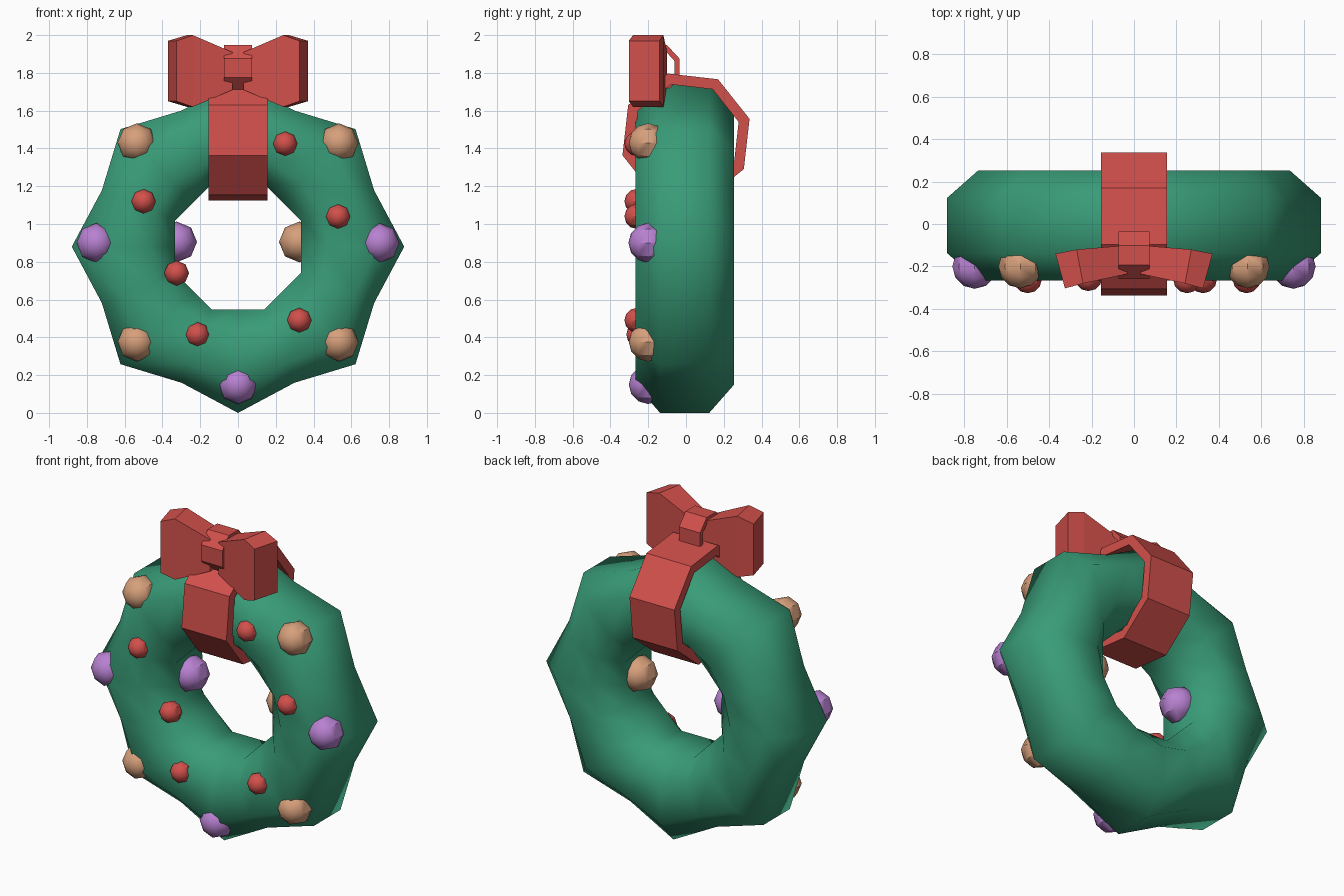
import bpy, bmesh, math
from mathutils import Vector

if "Cube" in bpy.data.objects:
    bpy.data.objects.remove(bpy.data.objects["Cube"])


def mat(name, rgb):
    m = bpy.data.materials.new(name)
    m.diffuse_color = (*rgb, 1)
    m.use_nodes = True
    m.node_tree.nodes["Principled BSDF"].inputs["Base Color"].default_value = m.diffuse_color
    return m


GREEN = mat("pine green", (0.040, 0.33, 0.185))
RED = mat("ribbon red", (0.64, 0.08, 0.07))
TAN = mat("tan", (0.68, 0.35, 0.20))
PURPLE = mat("purple", (0.48, 0.22, 0.64))


def finish(name, bm, material, angle=None):
    bmesh.ops.recalc_face_normals(bm, faces=bm.faces[:])
    me = bpy.data.meshes.new(name)
    bm.to_mesh(me)
    bm.free()
    me.materials.append(material)
    ob = bpy.data.objects.new(name, me)
    bpy.context.collection.objects.link(ob)
    if angle:
        bpy.ops.object.select_all(action='DESELECT')
        ob.select_set(True)
        bpy.context.view_layer.objects.active = ob
        bpy.ops.object.shade_smooth_by_angle(angle=math.radians(angle))
    return ob


def loft(bm, sections, closed):
    """Join equal-length closed sections with quads."""
    rings = [[bm.verts.new(p) for p in s] for s in sections]
    n, k = len(rings), len(rings[0])
    for i in range(n if closed else n - 1):
        a, b = rings[i], rings[(i + 1) % n]
        for j in range(k):
            bm.faces.new((a[j], a[(j + 1) % k], b[(j + 1) % k], b[j]))
    if not closed:
        bm.faces.new(rings[0])
        bm.faces.new(rings[-1])


# Wreath: octagonal tube, alternating fat and thin sections
CZ = 0.88
sections = []
for i in range(16):
    a = math.tau * i / 16
    inner, outer = (0.333, 0.88) if i % 2 == 0 else (0.361, 0.78)
    mid, half = (inner + outer) / 2, (outer - inner) / 2
    prof = []
    for u, v in ((1, .5), (.46, 1), (-.46, 1), (-1, .5), (-1, -.5), (-.46, -1), (.46, -1), (1, -.5)):
        r = mid + half * u
        prof.append((r * math.sin(a), -0.007 + 0.26 * v, CZ + r * math.cos(a)))
    sections.append(prof)
bm = bmesh.new()
loft(bm, sections, True)
finish("wreath", bm, GREEN, 50)


# Ribbon bands: hollow octagonal loops about the x axis
def band(name, half_x, cy, cz, ry, rz, thick, start):
    bm = bmesh.new()
    secs = []
    for i in range(8):
        a = math.radians(start + 45 * i)
        c, s = math.cos(a), math.sin(a)
        o = (cy + ry * c, cz + rz * s)
        n = (cy + (ry - thick) * c, cz + (rz - thick) * s)
        secs.append([(-half_x, *o), (half_x, *o), (half_x, *n), (-half_x, *n)])
    loft(bm, secs, True)
    finish(name, bm, RED, 30)


band("ribbon_band", 0.155, 0.0, 1.46, 0.35, 0.35, 0.06, 16)
band("bow_knot", 0.073, -0.147, 1.825, 0.122, 0.132, 0.03, 22.5)

# Bow loops: front (x, y), back (x, y), half height
BOW = [((.03, -.235), (.03, -.10), .10),
       ((.24, -.28), (.27, -.12), .19),
       ((.325, -.303), (.37, -.14), .16)]
for side, label in ((1, "right"), (-1, "left")):
    bm = bmesh.new()
    loft(bm, [[(side * f[0], f[1], 1.81 - h), (side * b[0], b[1], 1.81 - h),
               (side * b[0], b[1], 1.81 + h), (side * f[0], f[1], 1.81 + h)]
              for f, b, h in BOW], False)
    finish("bow_loop_" + label, bm, RED)


# Ornaments and berries: low-poly balls with the pole facing front
def ball(name, x, y, z, r, material):
    bm = bmesh.new()
    bmesh.ops.create_uvsphere(bm, u_segments=8, v_segments=6, radius=r)
    for v in bm.verts:
        v.co = Vector((x + v.co.x, y - v.co.z, z + v.co.y))
    finish(name, bm, material, 40)


for sx in (-1, 1):
    for z in (1.43, 0.375):
        ball("tan_bauble", sx * 0.535, -0.20, z, 0.103, TAN)
    ball("purple_bauble", sx * 0.75, -0.20, 0.90, 0.105, PURPLE)
ball("purple_bauble", 0, -0.20, 0.15, 0.103, PURPLE)
ball("inner_purple_bauble", -0.325, 0.0, 0.905, 0.108, PURPLE)
ball("inner_tan_bauble", 0.325, 0.0, 0.905, 0.108, TAN)

for x, y, z in ((-.5, -.26, 1.12), (.25, -.26, 1.425), (.53, -.26, 1.04),
                (-.325, -.20, .74), (.325, -.26, .49), (-.215, -.25, .415)):
    ball("berry", x, y, z, 0.066, RED)
